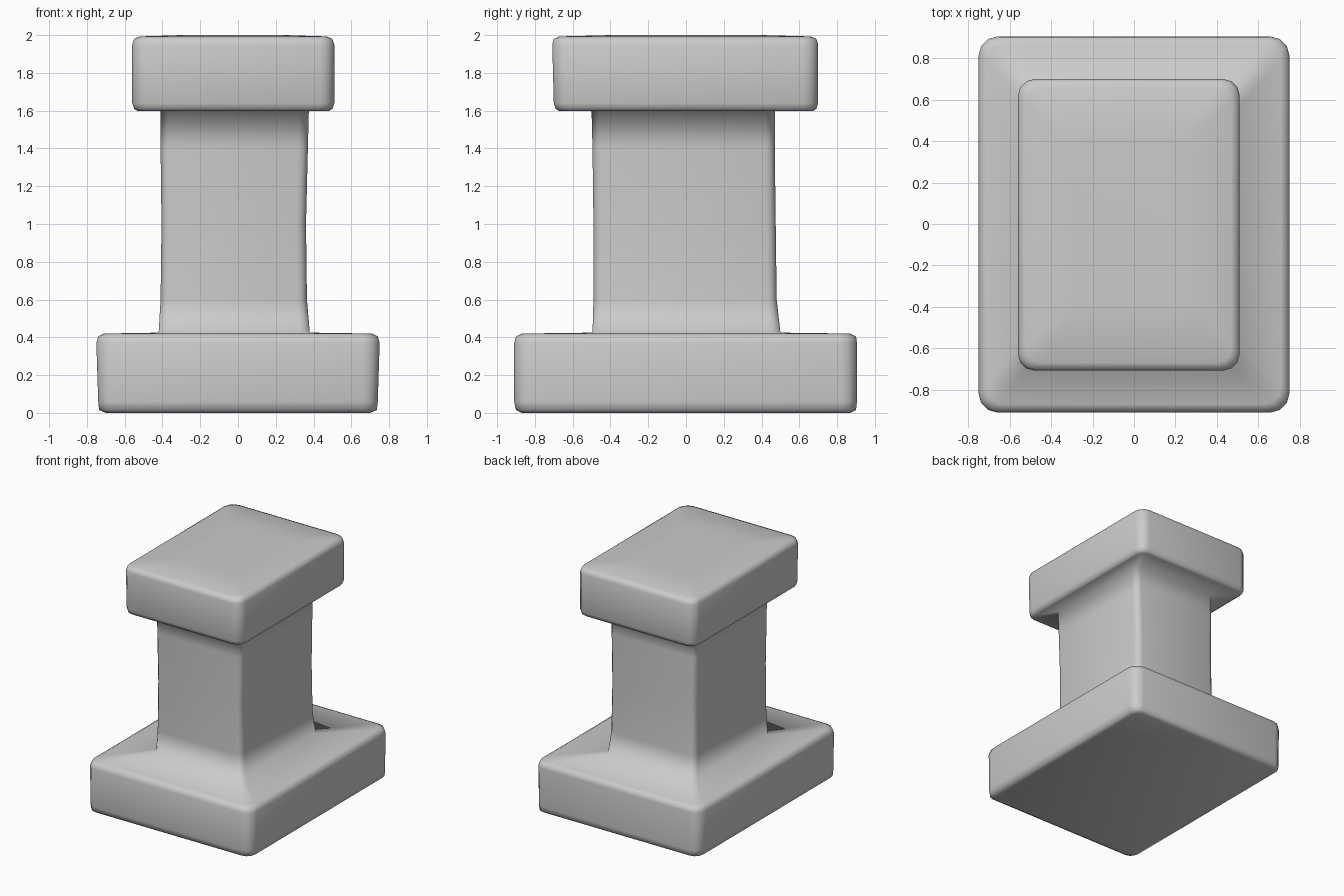
import bpy, bmesh
from math import sin, cos, pi


def corner_ring(bm, x0, x1, y0, y1, z, r, steps=3):
    """Rounded rectangle of vertices at height z."""
    corners = [(x1 - r, y1 - r, 0), (x0 + r, y1 - r, 1),
               (x0 + r, y0 + r, 2), (x1 - r, y0 + r, 3)]
    ring = []
    for cx, cy, q in corners:
        for i in range(steps + 1):
            a = (q + i / steps) * pi / 2
            ring.append(bm.verts.new((cx + r * cos(a), cy + r * sin(a), z)))
    return ring


# Sections from the ground up: x0, x1, y0, y1, z, corner radius
sections = [
    # base slab
    (-0.70, 0.70, -0.87, 0.87, 0.00, 0.06),
    (-0.735, 0.735, -0.90, 0.90, 0.015, 0.07),
    (-0.74, 0.74, -0.91, 0.905, 0.06, 0.08),
    (-0.75, 0.75, -0.91, 0.905, 0.37, 0.09),
    (-0.74, 0.74, -0.90, 0.90, 0.405, 0.09),
    (-0.71, 0.71, -0.87, 0.87, 0.42, 0.08),
    # shaft with slightly flared foot
    (-0.42, 0.38, -0.495, 0.50, 0.425, 0.05),
    (-0.41, 0.365, -0.49, 0.48, 0.60, 0.05),
    (-0.405, 0.36, -0.49, 0.475, 1.00, 0.05),
    (-0.41, 0.37, -0.495, 0.47, 1.40, 0.05),
    (-0.41, 0.375, -0.50, 0.47, 1.60, 0.05),
    # cap slab
    (-0.53, 0.48, -0.67, 0.67, 1.597, 0.06),
    (-0.55, 0.50, -0.69, 0.69, 1.61, 0.07),
    (-0.56, 0.51, -0.70, 0.70, 1.64, 0.08),
    (-0.56, 0.51, -0.708, 0.70, 1.95, 0.08),
    (-0.55, 0.50, -0.70, 0.69, 1.98, 0.08),
    (-0.52, 0.47, -0.67, 0.66, 1.993, 0.07),
    (-0.30, 0.25, -0.40, 0.40, 2.00, 0.06),
]

bm = bmesh.new()
rings = [corner_ring(bm, *s) for s in sections]
for a, b in zip(rings, rings[1:]):
    n = len(a)
    for i in range(n):
        j = (i + 1) % n
        bm.faces.new((a[i], a[j], b[j], b[i]))
bm.faces.new(rings[0][::-1])
bm.faces.new(rings[-1])
bmesh.ops.recalc_face_normals(bm, faces=bm.faces)
for f in bm.faces:
    f.smooth = True

# One continuous soft-edged pedestal
mesh = bpy.data.meshes.new("pedestal")
bm.to_mesh(mesh)
bm.free()
pedestal = bpy.data.objects.new("pedestal", mesh)
bpy.context.collection.objects.link(pedestal)
